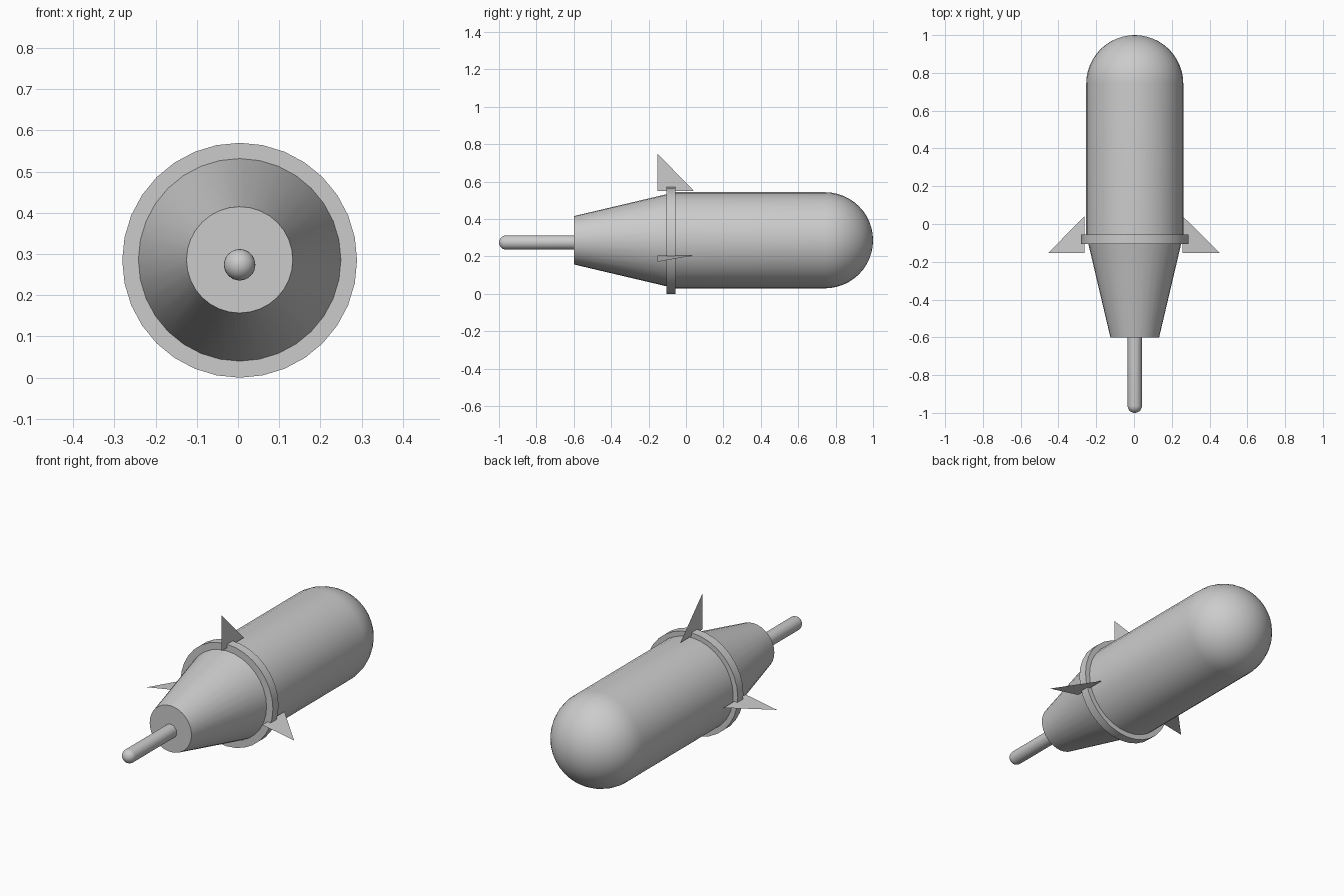
import bpy, bmesh
from math import sin, cos, pi, radians

if "Cube" in bpy.data.objects:
    bpy.data.objects.remove(bpy.data.objects["Cube"])

CX, CZ = 0.004, 0.286


def lathe(name, profile, cz=CZ, sides=32, angle=30):
    """Revolve (y, radius) points round a line parallel to y; radius 0 makes a pole."""
    bm = bmesh.new()
    rings = []
    for y, r in profile:
        n = 1 if r == 0 else sides
        rings.append([bm.verts.new((CX + r * cos(2 * pi * i / sides), y,
                                    cz + r * sin(2 * pi * i / sides))) for i in range(n)])
    for a, b in zip(rings, rings[1:]):
        for i in range(sides):
            j = (i + 1) % sides
            if len(a) == 1:
                bm.faces.new((a[0], b[j], b[i]))
            elif len(b) == 1:
                bm.faces.new((a[i], a[j], b[0]))
            else:
                bm.faces.new((a[i], a[j], b[j], b[i]))
    for ring in (rings[0], rings[-1]):
        if len(ring) > 1:
            bm.faces.new(ring)
    bmesh.ops.recalc_face_normals(bm, faces=bm.faces)
    add(name, bm)
    bpy.ops.object.shade_smooth_by_angle(angle=radians(angle))


def add(name, bm):
    mesh = bpy.data.meshes.new(name)
    bm.to_mesh(mesh)
    bm.free()
    obj = bpy.data.objects.new(name, mesh)
    bpy.context.collection.objects.link(obj)
    bpy.ops.object.select_all(action='DESELECT')
    obj.select_set(True)
    bpy.context.view_layer.objects.active = obj


def dome(y_base, r, direction, steps=12):
    """Quarter-circle profile from the base ring to the pole."""
    pts = [(y_base + direction * r * sin(pi / 2 * k / steps),
            r * cos(pi / 2 * k / steps)) for k in range(steps)]
    return pts + [(y_base + direction * r, 0)]


def fin(name, root, tip):
    """Paper-thin triangular fin; root and tip are (x, z)."""
    bm = bmesh.new()
    pts = [(root[0], -0.153, root[1]), (root[0], 0.042, root[1]), (tip[0], -0.153, tip[1])]
    bm.faces.new([bm.verts.new(p) for p in pts])
    add(name, bm)


# Main cylinder with rounded end
lathe("body", [(-0.1, 0.257)] + dome(0.743, 0.257, 1))

# Tapered front section
lathe("taper", [(-0.6, 0.129), (-0.1, 0.247)])

# Collar where body and taper meet
lathe("collar", [(-0.105, 0.285), (-0.055, 0.285)], cz=0.285)

# Thin rod with rounded tip
lathe("rod", [(-0.6, 0.038)] + dome(-0.962, 0.038, -1, 8), cz=0.274)

# Three fins
fin("top_fin", (0.006, 0.55), (0.006, 0.75))
fin("left_fin", (-0.261, 0.259), (-0.454, 0.225))
fin("right_fin", (0.257, 0.205), (0.453, 0.171))
